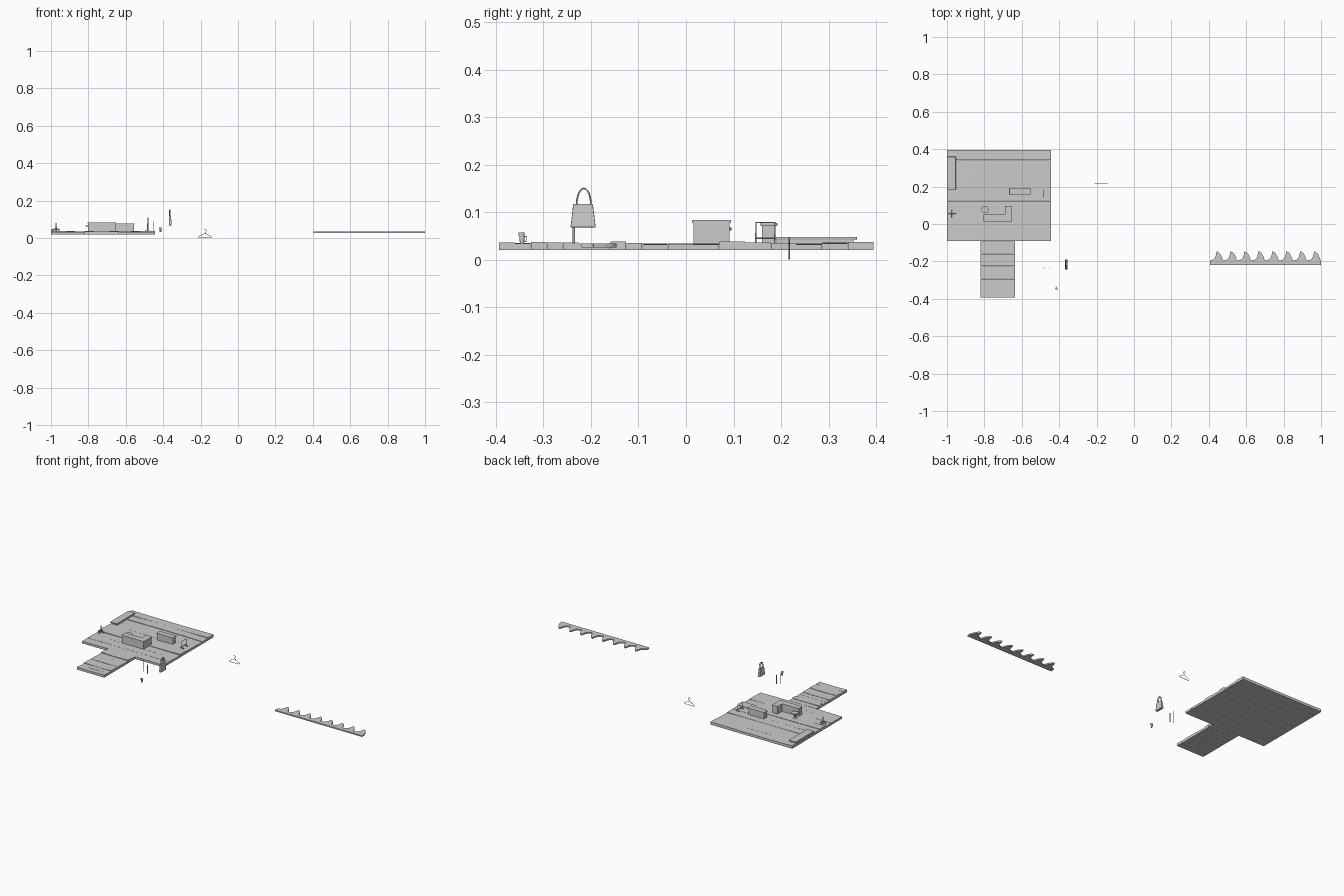
import bpy, bmesh, math, random
from mathutils import Vector

if "Cube" in bpy.data.objects:
    bpy.data.objects.remove(bpy.data.objects["Cube"])

random.seed(4)


def mesh_obj(name, bm):
    bmesh.ops.recalc_face_normals(bm, faces=bm.faces)
    me = bpy.data.meshes.new(name)
    bm.to_mesh(me)
    bm.free()
    ob = bpy.data.objects.new(name, me)
    bpy.context.collection.objects.link(ob)
    return ob


def box(name, x0, x1, y0, y1, z0, z1, bevel=0.0):
    bm = bmesh.new()
    bmesh.ops.create_cube(bm, size=1)
    for v in bm.verts:
        v.co = Vector((x0 + (v.co.x + .5) * (x1 - x0),
                       y0 + (v.co.y + .5) * (y1 - y0),
                       z0 + (v.co.z + .5) * (z1 - z0)))
    ob = mesh_obj(name, bm)
    if bevel:
        m = ob.modifiers.new("bevel", 'BEVEL')
        m.width, m.segments = bevel, 2
    return ob


def prism(name, pts, z0, z1):
    bm = bmesh.new()
    f = bm.faces.new([bm.verts.new((x, y, z0)) for x, y in pts])
    r = bmesh.ops.extrude_face_region(bm, geom=[f])
    for v in r["geom"]:
        if isinstance(v, bmesh.types.BMVert):
            v.co.z = z1
    return mesh_obj(name, bm)


def cyl(name, x, y, z0, z1, r, r2=None, n=16):
    bm = bmesh.new()
    bmesh.ops.create_cone(bm, cap_ends=True, segments=n, radius1=r,
                          radius2=r if r2 is None else r2, depth=z1 - z0)
    bmesh.ops.translate(bm, verts=bm.verts, vec=(x, y, (z0 + z1) / 2))
    ob = mesh_obj(name, bm)
    for p in ob.data.polygons:
        p.use_smooth = abs(p.normal.z) < .9
    return ob


def tube(name, pts, r, closed=False):
    cu = bpy.data.curves.new(name, 'CURVE')
    cu.dimensions = '3D'
    cu.bevel_depth, cu.bevel_resolution, cu.use_fill_caps = r, 2, True
    sp = cu.splines.new('POLY')
    sp.points.add(len(pts) - 1)
    for p, c in zip(sp.points, pts):
        p.co = (*c, 1)
    sp.use_cyclic_u = closed
    ob = bpy.data.objects.new(name, cu)
    bpy.context.collection.objects.link(ob)
    return ob


def planks(name, x0, x1, y0, y1, count):
    # boards with slightly bowed, uneven tops
    w = (y1 - y0) / count
    for i in range(count):
        bow, base = random.uniform(-.003, .003), random.uniform(.0335, .036)
        top = []
        for k in range(9):
            t = k / 8
            top.append((x0 + t * (x1 - x0), base + bow * (2 * t - 1) ** 2))
        prof = [(x0, .02)] + top + [(x1, .02)]
        ob = prism(f"{name}_{i + 1}", prof, 0, w - .0006)
        for v in ob.data.vertices:
            x, z, d = v.co
            v.co = (x, y0 + i * w + d, z)
        bm = bmesh.new()
        bm.from_mesh(ob.data)
        bmesh.ops.recalc_face_normals(bm, faces=bm.faces)
        bm.to_mesh(ob.data)
        bm.free()


# wooden floor and entrance walkway
planks("floor_plank", -1, -.443, -.092, .395, 9)
planks("walkway_plank", -.822, -.637, -.393, -.092, 9)

# L-shaped counter with overhanging top
def ell(e):
    return [(-.802 - e, .016 - e), (-.655 + e, .016 - e), (-.655 + e, .092 + e),
            (-.688 - e, .092 + e), (-.688 - e, .047 + e), (-.802 - e, .047 + e)]


prism("counter_body", ell(0), .033, .078)
prism("counter_top", ell(.003), .077, .083)

# round stool
cyl("stool_base", -.797, .077, .034, .038, .014)
cyl("stool_post", -.797, .077, .037, .062, .005)
cyl("stool_seat", -.797, .077, .061, .068, .019, n=24)

# display table
box("table_body", -.663, -.557, .16, .188, .034, .072)
box("table_top", -.667, -.553, .157, .192, .071, .077, .001)

# low bench along the left edge
box("bench_base", -.996, -.957, .19, .352, .034, .042)
box("bench_seat", -1, -.953, .182, .36, .042, .048, .002)

# clothes rail
ys = (.147, .187)
tube("clothes_rail", [(-.485, ys[0], .038), (-.485, ys[0], .078),
                      (-.485, ys[1], .078), (-.485, ys[1], .038)], .0015)
tube("clothes_rail_bar", [(-.485, ys[0], .045), (-.485, ys[1], .045)], .0012)
for i, y in enumerate(ys):
    box(f"rail_foot_{i + 1}", -.497, -.473, y - .0015, y + .0015, .035, .039)

# coat stand with crossed feet
cyl("stand_post", -.974, .055, .036, .08, .0025)
for i in range(4):
    a = i * math.pi / 2
    dx, dy = math.cos(a), math.sin(a)
    tube(f"stand_foot_{i + 1}", [(-.974, .055, .058),
         (-.974 + .02 * dx, .055 + .02 * dy, .037)], .0018)

# two slim poles and a small cup beside the walkway
cyl("tall_pole", -.481, -.236, .04, .11, .0025)
cyl("short_pole", -.453, -.236, .034, .088, .0025)
cyl("cup", -.415, -.345, .033, .052, .0045, .0055)
cyl("cup_lid", -.415, -.346, .05, .057, .0065)
tube("cup_handle", [(-.415, -.34, .049), (-.415, -.335, .049),
                    (-.415, -.335, .039), (-.415, -.34, .038)], .001)

# handbag: tapered body and two arched handles
bag = box("bag_body", -.37, -.355, -.243, -.19, .068, .117, .0015)
for v in bag.data.vertices:
    if v.co.z > .1:
        v.co.x = -.3625 + (v.co.x + .3625) * .6
        v.co.y = -.2165 + (v.co.y + .2165) * .78
for i, x in enumerate((-.366, -.359)):
    arch = [(x, -.215 + .015 * math.cos(k * math.pi / 12),
             .115 + .035 * math.sin(k * math.pi / 12)) for k in range(13)]
    tube(f"bag_handle_{i + 1}", arch, .0018)

# wire hanger with hook
hx, hy = -.176, .217
tube("hanger_frame", [(hx - .033, hy, .004), (hx - .033, hy, .009), (hx, hy, .026),
     (hx + .033, hy, .009), (hx + .033, hy, .004), (hx + .028, hy, .0014),
     (hx - .028, hy, .0014)], .0014, True)
hook = [(hx, hy, .026), (hx, hy, .03)]
hook += [(hx + .007 * math.cos(a), hy, .039 + .007 * math.sin(a))
         for a in [math.radians(-70 + 25 * k) for k in range(10)]]
tube("hanger_hook", hook, .0013)

# scalloped wave trim: one tooth profile repeated eight times
tooth = [(-.036, -.196), (-.018, -.19), (-.009, -.18), (-.004, -.165), (-.001, -.146),
         (.008, -.149), (.017, -.157), (.025, -.17), (.03, -.184), (.034, -.195)]
outline = [(1, -.22), (.405, -.22)]
for i in range(8):
    outline += [(.442 + i * .0745 + x, y) for x, y in tooth]
outline.append((1, -.196))
prism("wave_trim", outline, .026, .034)
